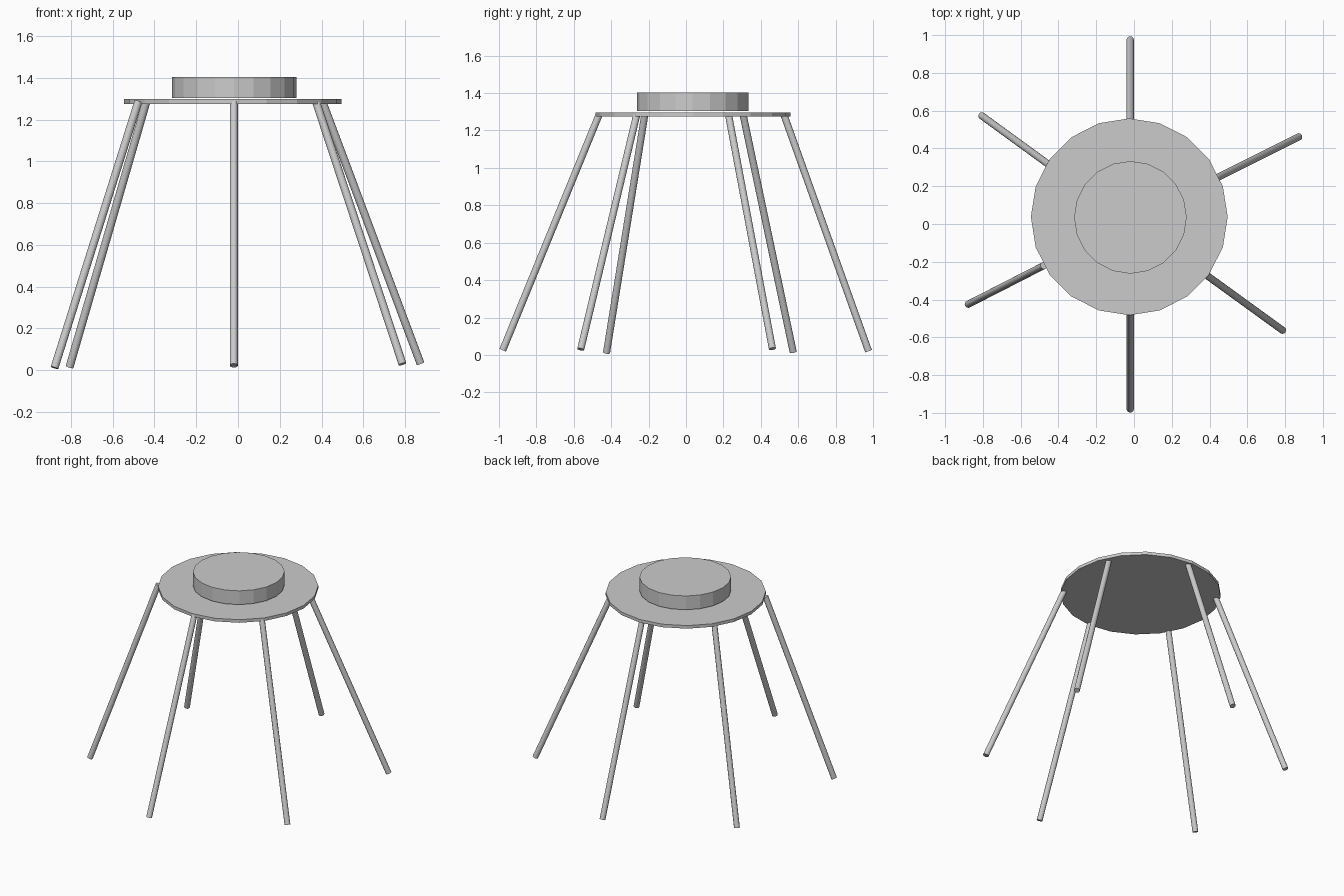
import bpy
from mathutils import Vector

if "Cube" in bpy.data.objects:
    bpy.data.objects.remove(bpy.data.objects["Cube"], do_unlink=True)

SIDES = 20
LEG_RADIUS = 0.019

grey = bpy.data.materials.new("plain grey")
grey.use_nodes = True
grey.diffuse_color = (0.6, 0.6, 0.6, 1)
grey.node_tree.nodes["Principled BSDF"].inputs["Base Color"].default_value = (0.6, 0.6, 0.6, 1)


def cylinder(name, start, end, radius):
    """Flat-faced cylinder running from start to end."""
    start, end = Vector(start), Vector(end)
    axis = end - start
    bpy.ops.mesh.primitive_cylinder_add(
        vertices=SIDES, radius=radius, depth=axis.length, location=(start + end) / 2)
    obj = bpy.context.object
    obj.name = name
    obj.rotation_mode = 'QUATERNION'
    obj.rotation_quaternion = Vector((0, 0, 1)).rotation_difference(axis)
    obj.data.materials.append(grey)
    return obj


# Thin round plate and the drum floating just above it
cylinder("plate", (-0.025, 0.038, 1.275), (-0.025, 0.038, 1.297), 0.521)
cylinder("drum", (-0.019, 0.035, 1.304), (-0.019, 0.035, 1.403), 0.298)

# Splayed legs: foot, then top where it meets the plate
legs = {
    "front_leg": ((-0.02, -0.98, 0.025), (-0.02, -0.464, 1.286)),
    "back_leg": ((-0.02, 0.976, 0.02), (-0.02, 0.523, 1.286)),
    "front_left_leg": ((0.787, -0.563, 0.03), (0.373, -0.263, 1.286)),
    "back_left_leg": ((0.873, 0.462, 0.033), (0.404, 0.227, 1.286)),
    "front_right_leg": ((-0.878, -0.425, 0.012), (-0.477, -0.22, 1.286)),
    "back_right_leg": ((-0.806, 0.573, 0.016), (-0.438, 0.305, 1.286)),
}
for name, (foot, top) in legs.items():
    cylinder(name, foot, top, LEG_RADIUS)
